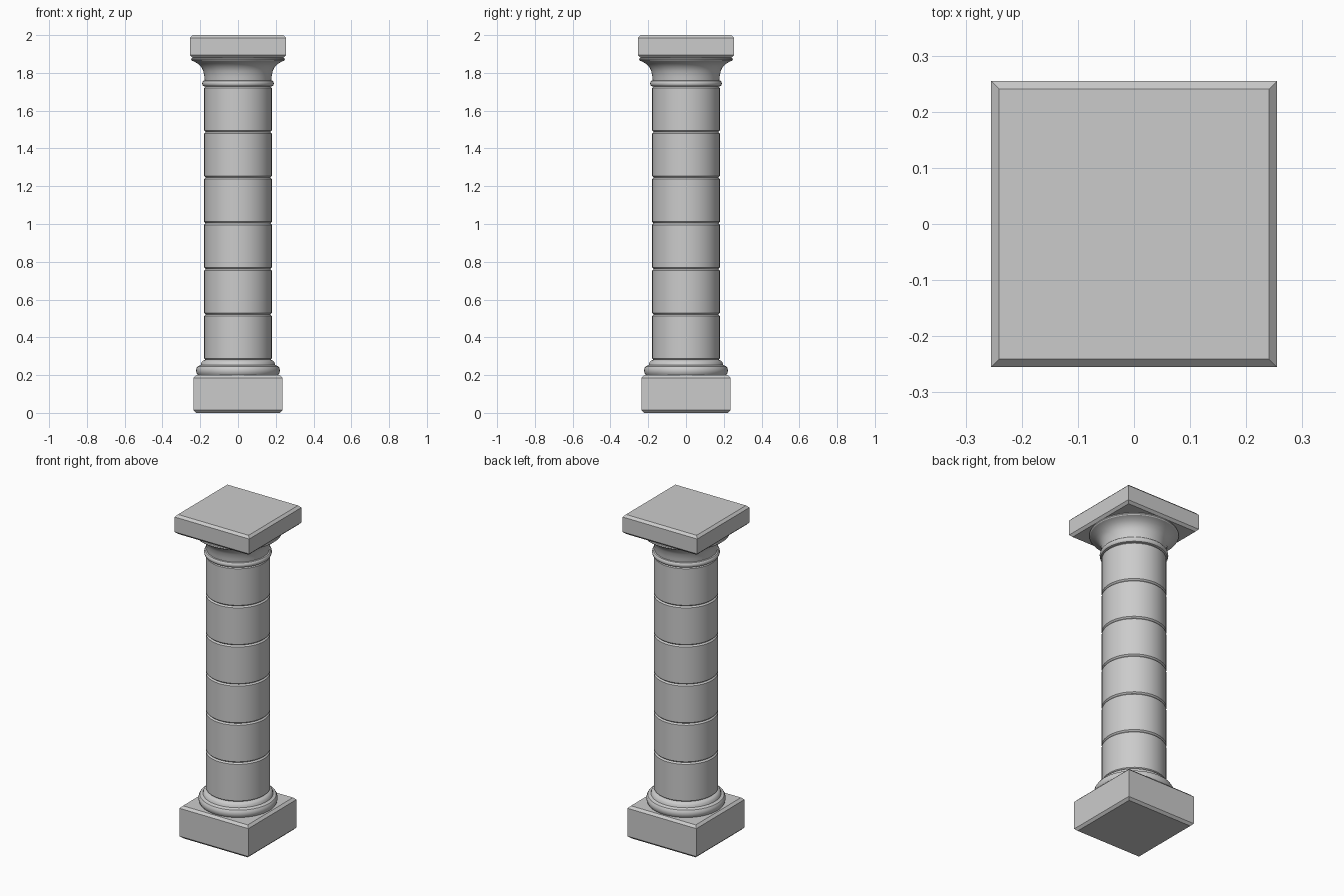
import bpy
import bmesh
import math

cube = bpy.data.objects.get("Cube")
if cube:
    bpy.data.objects.remove(cube, do_unlink=True)

stone = bpy.data.materials.new("grey_stone")
stone.use_nodes = True
STONE_COLOR = (0.6, 0.6, 0.6, 1)
stone.diffuse_color = STONE_COLOR
stone.node_tree.nodes["Principled BSDF"].inputs["Base Color"].default_value = STONE_COLOR


def add_object(name, bm):
    bmesh.ops.recalc_face_normals(bm, faces=bm.faces)
    mesh = bpy.data.meshes.new(name)
    bm.to_mesh(mesh)
    bm.free()
    mesh.materials.append(stone)
    obj = bpy.data.objects.new(name, mesh)
    bpy.context.collection.objects.link(obj)
    return obj


def slab(name, half, bottom, top, chamfer):
    """Square block with chamfered edges above and below."""
    bm = bmesh.new()
    bmesh.ops.create_cube(bm, size=1)
    for v in bm.verts:
        v.co = (v.co.x * 2 * half, v.co.y * 2 * half, top if v.co.z > 0 else bottom)
    rims = [e for e in bm.edges if abs(e.verts[0].co.z - e.verts[1].co.z) < 0.001]
    bmesh.ops.bevel(bm, geom=rims, offset=chamfer, segments=1, affect="EDGES")
    return add_object(name, bm)


def turned(name, profile, sides=48):
    """Closed solid spun around z from (radius, height) points."""
    bm = bmesh.new()
    rings = []
    for r, z in profile:
        angles = [2 * math.pi * i / sides for i in range(sides)]
        rings.append([bm.verts.new((r * math.cos(a), r * math.sin(a), z)) for a in angles])
    for low, high in zip(rings, rings[1:]):
        for i in range(sides):
            j = (i + 1) % sides
            bm.faces.new((low[i], low[j], high[j], high[i]))
    bm.faces.new(rings[0][::-1])
    bm.faces.new(rings[-1])
    obj = add_object(name, bm)
    bpy.ops.object.select_all(action="DESELECT")
    obj.select_set(True)
    bpy.context.view_layer.objects.active = obj
    bpy.ops.object.shade_smooth_by_angle(angle=math.radians(30))
    return obj


def roll(radius, bulge, bottom, top, steps=6):
    """Half-round moulding profile."""
    points = []
    for i in range(steps + 1):
        a = math.pi * i / steps
        z = (bottom + top) / 2 - math.cos(a) * (top - bottom) / 2
        points.append((radius + bulge * math.sin(a), z))
    return points


# Square plinth and abacus
slab("plinth", 0.235, 0.0, 0.2, 0.014)
slab("abacus", 0.255, 1.88, 2.0, 0.014)

# Stepped round base mouldings
turned("base_torus", roll(0.205, 0.017, 0.198, 0.25))
turned("base_upper_ring", [(0.205, 0.25), (0.197, 0.254), (0.193, 0.268),
                           (0.185, 0.276), (0.172, 0.282)])

# Shaft of stacked drums with eased edges
DRUMS = 6
SHAFT_BOTTOM, SHAFT_TOP = 0.28, 1.728
step = (SHAFT_TOP - SHAFT_BOTTOM) / DRUMS
for n in range(DRUMS):
    low = SHAFT_BOTTOM + n * step
    high = low + step
    turned(f"shaft_drum_{n + 1}", [(0.171, low), (0.179, low + 0.008),
                                   (0.179, high - 0.008), (0.171, high)])

# Neck ring and flared capital
turned("neck_ring", roll(0.177, 0.013, 1.728, 1.76))
turned("capital_flare", [(0.176, 1.755), (0.178, 1.78), (0.184, 1.81), (0.195, 1.832),
                         (0.212, 1.848), (0.232, 1.86), (0.243, 1.864), (0.248, 1.87),
                         (0.246, 1.877), (0.238, 1.882)])
